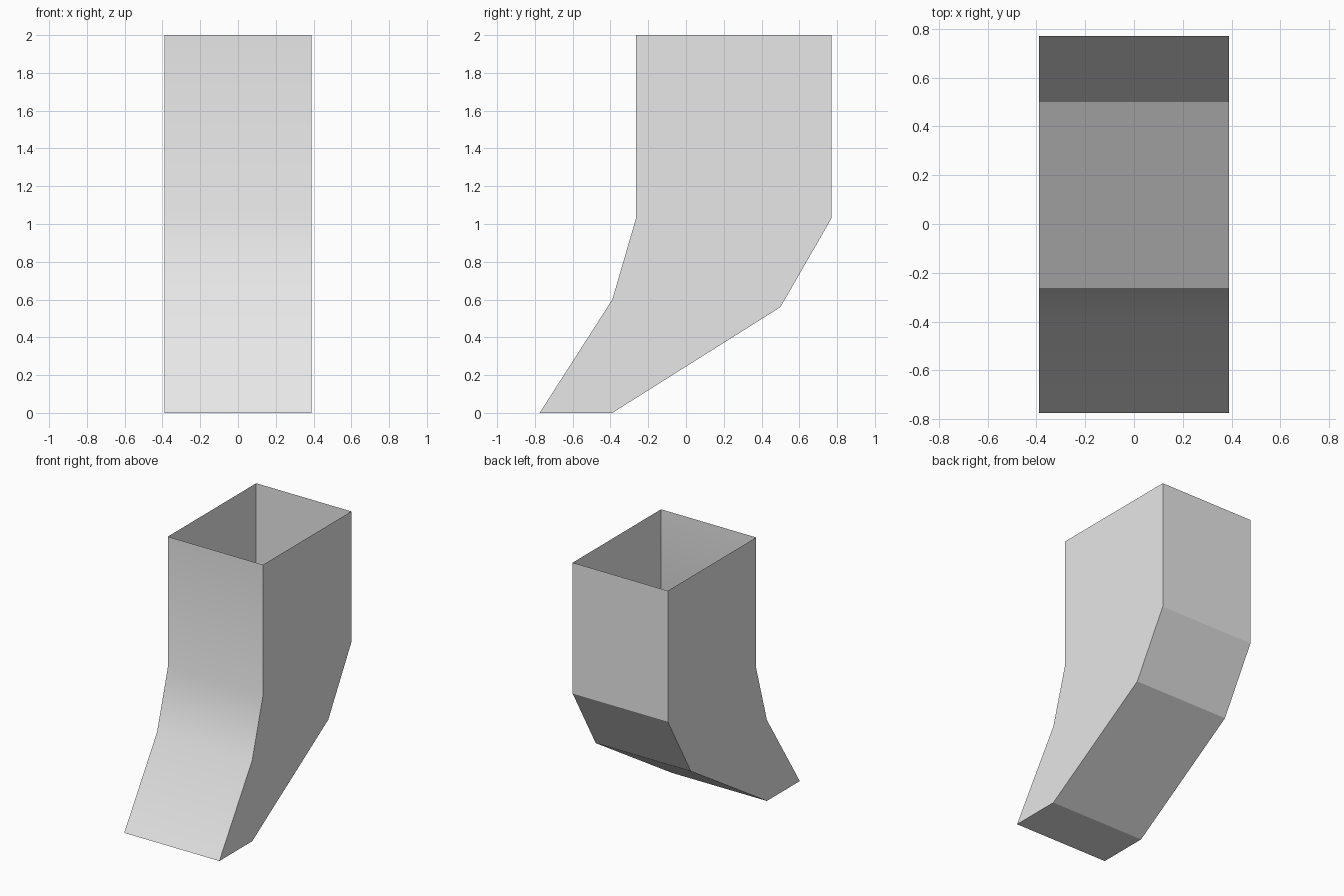
import bpy
import bmesh
import math

cube = bpy.data.objects.get("Cube")
if cube:
    bpy.data.objects.remove(cube, do_unlink=True)

HALF_WIDTH = 0.39

# Side outline as (y, z): down the front, across the foot, up the back
outline = [(-0.265, 2), (-0.265, 1.03), (-0.39, 0.6), (-0.775, 0),
           (-0.39, 0), (0.5, 0.56), (0.77, 1.03), (0.77, 2)]

grey = bpy.data.materials.new("plain grey")
grey.use_nodes = True
colour = (0.8, 0.8, 0.8, 1)
grey.diffuse_color = colour
grey.node_tree.nodes["Principled BSDF"].inputs["Base Color"].default_value = colour

# Curved chute: two side walls joined by a strip, left open at the top
bm = bmesh.new()
right = [bm.verts.new((-HALF_WIDTH, y, z)) for y, z in outline]
left = [bm.verts.new((HALF_WIDTH, y, z)) for y, z in outline]
bm.faces.new(right[::-1])
bm.faces.new(left)
for i in range(len(outline) - 1):
    bm.faces.new((right[i], right[i + 1], left[i + 1], left[i]))
bmesh.ops.recalc_face_normals(bm, faces=bm.faces)

mesh = bpy.data.meshes.new("curved_chute")
bm.to_mesh(mesh)
bm.free()
mesh.materials.append(grey)
chute = bpy.data.objects.new("curved_chute", mesh)
bpy.context.collection.objects.link(chute)

# Soft bends on the front, crisp creases on the back and sides
bpy.ops.object.select_all(action="DESELECT")
chute.select_set(True)
bpy.context.view_layer.objects.active = chute
bpy.ops.object.shade_smooth_by_angle(angle=math.radians(22))
